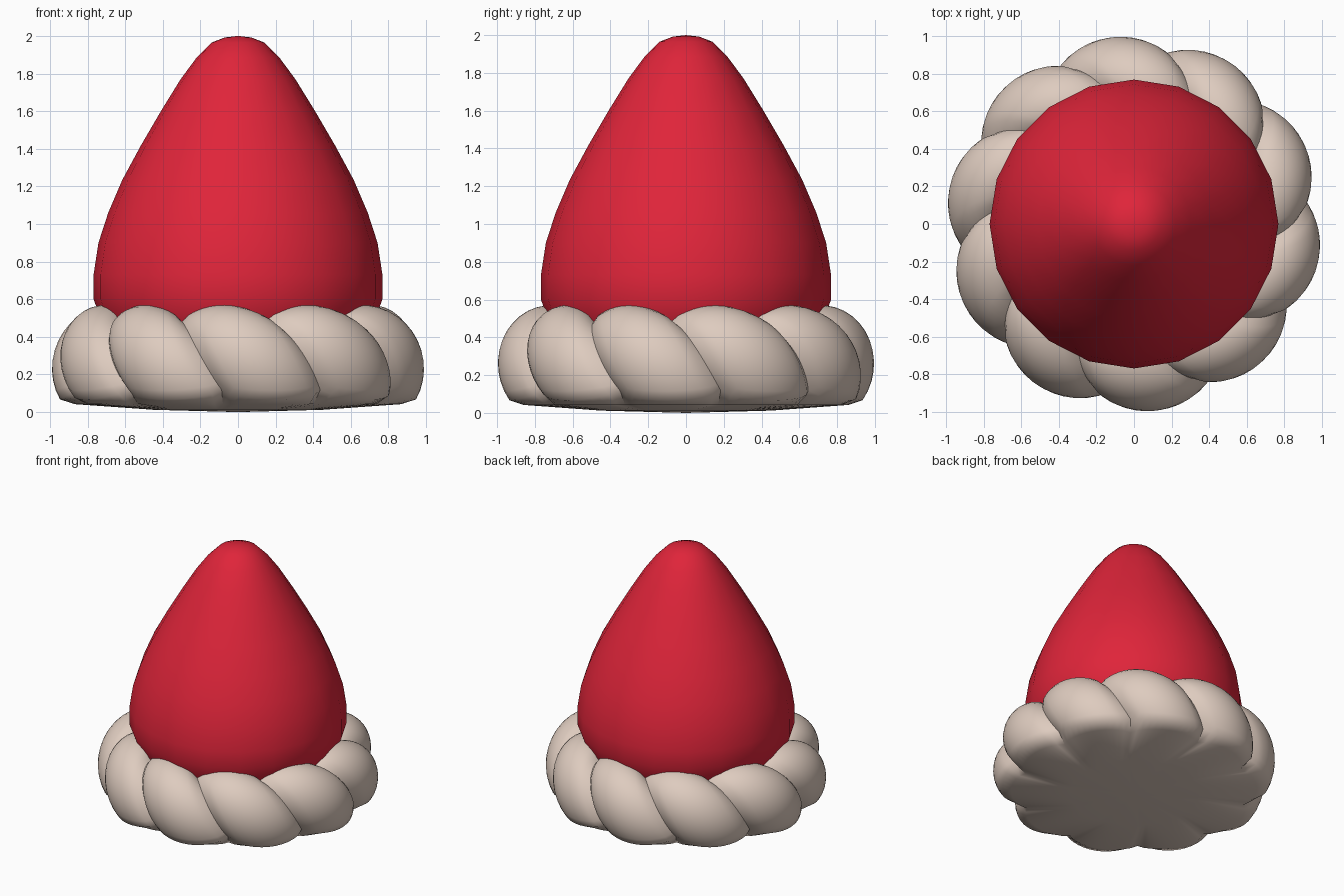
import bpy, bmesh, math

if "Cube" in bpy.data.objects:
    bpy.data.objects.remove(bpy.data.objects["Cube"])

def material(name, rgb):
    m = bpy.data.materials.new(name)
    m.diffuse_color = (*rgb, 1)
    m.use_nodes = True
    m.node_tree.nodes["Principled BSDF"].inputs["Base Color"].default_value = m.diffuse_color
    return m

def make_object(name, rows, bottom_z, top_z, mat, angle):
    """Skin closed rings of points (bottom to top), with an optional centre point at each end."""
    bm = bmesh.new()
    rings = [[bm.verts.new(p) for p in row] for row in rows]
    n = len(rings[0])
    for a, b in zip(rings, rings[1:]):
        for i in range(n):
            j = (i + 1) % n
            bm.faces.new((a[i], a[j], b[j], b[i]))
    for ring, z in ((rings[0], bottom_z), (rings[-1], top_z)):
        if z is not None:
            c = bm.verts.new((0, 0, z))
            for i in range(n):
                bm.faces.new((ring[i], ring[(i + 1) % n], c))
    bmesh.ops.recalc_face_normals(bm, faces=bm.faces)
    me = bpy.data.meshes.new(name)
    bm.to_mesh(me)
    bm.free()
    ob = bpy.data.objects.new(name, me)
    bpy.context.collection.objects.link(ob)
    me.materials.append(mat)
    bpy.ops.object.select_all(action='DESELECT')
    bpy.context.view_layer.objects.active = ob
    ob.select_set(True)
    bpy.ops.object.shade_smooth_by_angle(angle=math.radians(angle))
    return ob

red = material("red", (0.74, 0.018, 0.042))
cream = material("cream", (0.73, 0.60, 0.52))

# Pointed dome: 20-sided lathe
profile = [(0.60, 0.30), (0.72, 0.47), (0.768, 0.60), (0.768, 0.73), (0.742, 0.90),
           (0.69, 1.06), (0.615, 1.235), (0.515, 1.42), (0.41, 1.60), (0.305, 1.77),
           (0.22, 1.885), (0.14, 1.965), (0.07, 1.992)]
rows = [[(r * math.cos(k * math.tau / 20), r * math.sin(k * math.tau / 20), z)
         for k in range(20)] for r, z in profile]
make_object("pointed_dome", rows, 0.30, 2.0, red, 60)

# Twisted rope collar: ten leaning lobes around a tube, closed by a shallow base
LOBES, STEPS = 10, 12
N = LOBES * STEPS
GROOVE = math.radians(7)

def collar_row(shape, twist):
    row = []
    for i in range(N):
        lobe = abs(math.sin(math.pi * i / STEPS)) ** 0.65
        t = GROOVE + math.tau * i / N + twist
        r, z = shape(lobe)
        row.append((r * math.cos(t), r * math.sin(t), z))
    return row

def tube(phi):
    return lambda s: (0.72 + (0.18 + 0.10 * s) * math.cos(phi),
                      0.25 + (0.23 + 0.09 * s) * math.sin(phi))

LEAN = -0.15
low = math.radians(-35)
rows = [collar_row(lambda s: (0.45, 0.012), 0),
        collar_row(lambda s: (0.80 + 0.07 * s, 0.042), LEAN * low)]
for deg in range(-35, 146, 10):
    phi = math.radians(deg)
    rows.append(collar_row(tube(phi), LEAN * phi))
make_object("twisted_collar", rows, 0.0, None, cream, 50)
